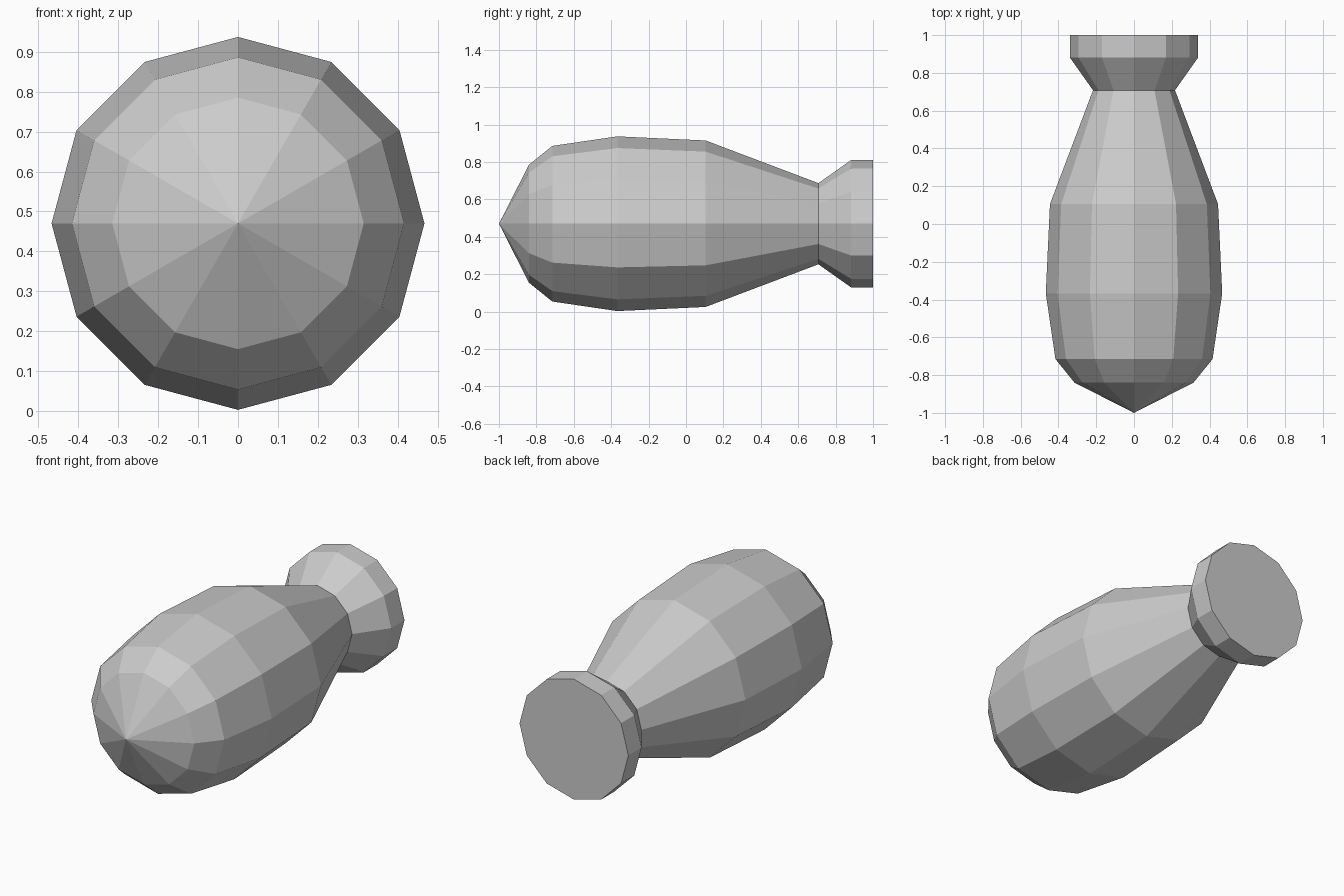
import bpy, bmesh
from math import sin, cos, pi

if "Cube" in bpy.data.objects:
    bpy.data.objects.remove(bpy.data.objects["Cube"])

SIDES = 12
CENTRE_Z = 0.47

# Outline from the nose tip to the tail flange: (y, radius)
NOSE_Y = -1.0
PROFILE = [(-0.84, 0.315), (-0.715, 0.416), (-0.367, 0.467), (0.105, 0.445),
           (0.708, 0.217), (0.882, 0.34), (1.0, 0.34)]

bm = bmesh.new()


def ring(y, r):
    return [bm.verts.new((r * cos(2 * pi * i / SIDES), y,
                          CENTRE_Z + r * sin(2 * pi * i / SIDES)))
            for i in range(SIDES)]


rings = [ring(y, r) for y, r in PROFILE]

# Pointed nose
tip = bm.verts.new((0, NOSE_Y, CENTRE_Z))
for i in range(SIDES):
    bm.faces.new((tip, rings[0][i], rings[0][(i + 1) % SIDES]))

# Body, neck and flange walls
for a, b in zip(rings, rings[1:]):
    for i in range(SIDES):
        j = (i + 1) % SIDES
        bm.faces.new((a[i], b[i], b[j], a[j]))

# Flat tail cap
bm.faces.new(rings[-1])
bmesh.ops.recalc_face_normals(bm, faces=bm.faces)

mesh = bpy.data.meshes.new("bomb_body")
bm.to_mesh(mesh)
bm.free()
bpy.context.collection.objects.link(bpy.data.objects.new("bomb_body", mesh))
